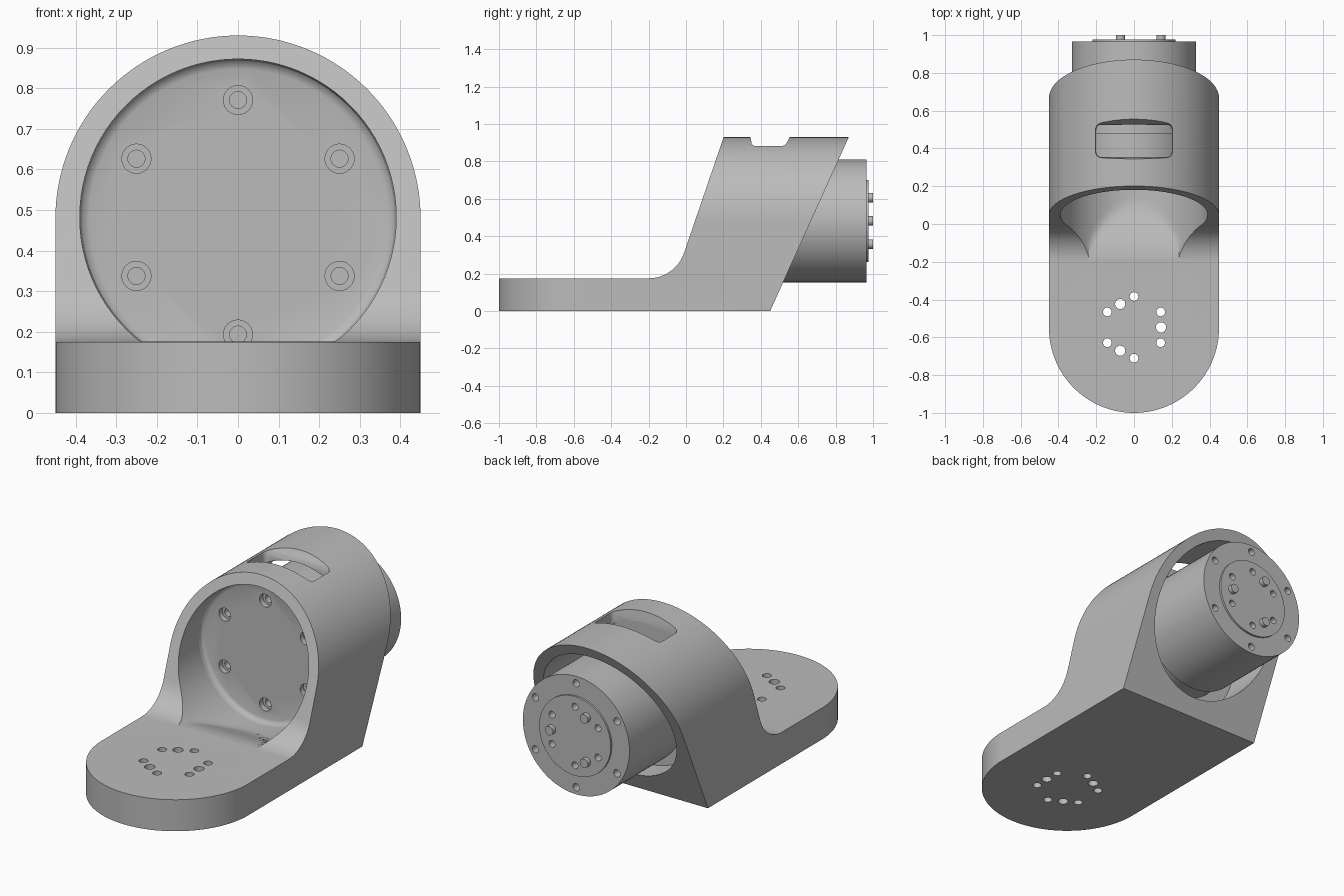
import bpy, bmesh, math

if "Cube" in bpy.data.objects:
    bpy.data.objects.remove(bpy.data.objects["Cube"])

grey = bpy.data.materials.new("plain grey")
grey.diffuse_color = (0.5, 0.5, 0.5, 1)
grey.use_nodes = True
grey.node_tree.nodes["Principled BSDF"].inputs["Base Color"].default_value = grey.diffuse_color
ZC = 0.482  # height of the bore axis


def loft(name, stacks):
    """Closed solids made by bridging rings; several stacks join into one mesh."""
    bm = bmesh.new()
    for rings in stacks:
        vs = [[bm.verts.new(p) for p in r] for r in rings]
        n = len(vs[0])
        for a, b in zip(vs, vs[1:]):
            for i in range(n):
                j = (i + 1) % n
                bm.faces.new((a[i], a[j], b[j], b[i]))
        bm.faces.new(vs[0])
        bm.faces.new(vs[-1])
    bmesh.ops.recalc_face_normals(bm, faces=bm.faces)
    me = bpy.data.meshes.new(name)
    bm.to_mesh(me)
    bm.free()
    ob = bpy.data.objects.new(name, me)
    bpy.context.collection.objects.link(ob)
    return ob


def boolean(ob, cutter, op='DIFFERENCE'):
    m = ob.modifiers.new("cut", 'BOOLEAN')
    m.operation, m.object, m.solver = op, cutter, 'EXACT'
    dg = bpy.context.evaluated_depsgraph_get()
    me = bpy.data.meshes.new_from_object(ob.evaluated_get(dg))
    ob.modifiers.clear()
    ob.data = me
    bpy.data.objects.remove(cutter)


def finish(ob):
    me = ob.data
    me.materials.clear()
    me.materials.append(grey)
    for p in me.polygons:
        p.use_smooth = True
        p.material_index = 0
    me.set_sharp_from_angle(angle=math.radians(30))


def ring_y(r, y, x=0, z=ZC, n=96, floor=-9):
    return [(x + r * math.cos(2 * math.pi * i / n),
             y, max(floor, z + r * math.sin(2 * math.pi * i / n))) for i in range(n)]


def cyl_y(r, y0, y1, x=0, z=ZC, n=24):
    return [ring_y(r, y0, x, z, n), ring_y(r, y1, x, z, n)]


def cyl_z(r, x, y, z0, z1, n=24):
    return [[(x + r * math.cos(2 * math.pi * i / n), y + r * math.sin(2 * math.pi * i / n), z)
             for i in range(n)] for z in (z0, z1)]


def polar(r, count, start):
    return [(r * math.cos(math.radians(start + 360 * i / count)),
             r * math.sin(math.radians(start + 360 * i / count))) for i in range(count)]


bolts = polar(0.289, 6, 30)
small = polar(0.163, 6, 30)
pins = polar(0.143, 3, 0)

# Bracket: side profile, trimmed by the arch outline and the rounded foot outline
prof = [(-1.2, 0), (-1.2, 0.175)]
for i in range(13):
    a = math.radians(70.7 * i / 12)
    prof.append((-0.2 + 0.2 * math.sin(a), 0.375 - 0.2 * math.cos(a)))
prof += [(0.225, 1.0), (0.902, 1.0), (0.45, 0)]
bracket = loft("bracket", [[[(x, y, z) for y, z in prof] for x in (-0.6, 0.6)]])

arch = [(0.45, -0.2)]
arch += [(0.45 * math.cos(math.pi * i / 64), ZC - 0.002 + 0.45 * math.sin(math.pi * i / 64))
         for i in range(65)]
arch += [(-0.45, -0.2)]
boolean(bracket, loft("arch_cutter", [[[(x, y, z) for x, z in arch] for y in (-1.5, 1.5)]]),
        'INTERSECT')

foot = [(0.6, 1.3), (-0.6, 1.3), (-0.6, -0.55)]
foot += [(-0.4502 * math.cos(math.pi * i / 64), -0.55 - 0.45 * math.sin(math.pi * i / 64))
         for i in range(65)]
foot += [(0.6, -0.55)]
boolean(bracket, loft("foot_cutter", [[[(x, y, z) for x, y in foot] for z in (-0.3, 1.3)]]),
        'INTERSECT')

# Main bore, its floor easing down from the foot surface
rings = [ring_y(0.39, -0.25, floor=0.1755)]
for i in range(11):
    t = i / 10
    s = t * t * (3 - 2 * t)
    rings.append(ring_y(0.39, -0.18 + 0.35 * t, floor=0.1755 - 0.09 * s))
rings.append(ring_y(0.39, 1.2))
boolean(bracket, loft("bore_cutter", [rings]))


# Cable slot in the top, flared outwards
def slot_ring(hx, y0, y1, r, z):
    pts = []
    for cx, cy, a0 in ((hx - r, y1 - r, 0), (-hx + r, y1 - r, 90),
                       (-hx + r, y0 + r, 180), (hx - r, y0 + r, 270)):
        for k in range(6):
            a = math.radians(a0 + 18 * k)
            pts.append((cx + r * math.cos(a), cy + r * math.sin(a), z))
    return pts


boolean(bracket, loft("slot_cutter", [[
    slot_ring(0.2, 0.355, 0.525, 0.025, 0.7), slot_ring(0.2, 0.355, 0.525, 0.025, 0.865),
    slot_ring(0.205, 0.352, 0.533, 0.03, 0.89), slot_ring(0.22, 0.345, 0.555, 0.04, 0.93),
    slot_ring(0.22, 0.345, 0.555, 0.04, 1.1)]]))

# Mounting holes through the foot
boolean(bracket, loft("foot_holes", [
    cyl_z(0.023, x, y - 0.547, -0.1, 0.3) for x, y in small] + [
    cyl_z(0.027, -0.073 if x < 0 else 0.143, y - 0.547, -0.1, 0.3) for x, y in pins]))
finish(bracket)

# Inner plate with a hollow fillet to the bore and counterbored bolt holes
plate = loft("inner_plate", [[ring_y(r, y) for r, y in (
    (0.365, 0.24), (0.378, 0.236), (0.386, 0.228), (0.39, 0.212),
    (0.393, 0.2), (0.402, 0.2), (0.402, 0.35))]])
boolean(plate, loft("counterbores", [cyl_y(0.036, 0.15, 0.27, x, ZC + z) for x, z in bolts]))
boolean(plate, loft("bolt_holes", [cyl_y(0.021, 0.25, 0.33, x, ZC + z) for x, z in bolts]))
finish(plate)

# Motor: narrower neck, main can with rim holes
motor = loft("motor_body", [[ring_y(r, y) for r, y in (
    (0.31, 0.34), (0.31, 0.48), (0.328, 0.48), (0.328, 0.965))]])
boolean(motor, loft("rim_holes", [cyl_y(0.02, 0.9, 1.1, x, ZC + z) for x, z in bolts]))
finish(motor)

# Output disc with its holes
disc = loft("output_disc", [cyl_y(0.22, 0.9, 0.976, n=96)])
boolean(disc, loft("disc_holes", [cyl_y(0.019, 0.93, 1.1, x, ZC + z) for x, z in small]))
# open the motor face behind the disc so the holes have depth
boolean(motor, loft("disc_seat", [cyl_y(0.2195, 0.9, 1.1, n=96)]))
finish(motor)
finish(disc)

# Drive pins
finish(loft("drive_pins", [cyl_y(0.025, 0.95, 1.0, x, ZC + z) for x, z in pins]))
